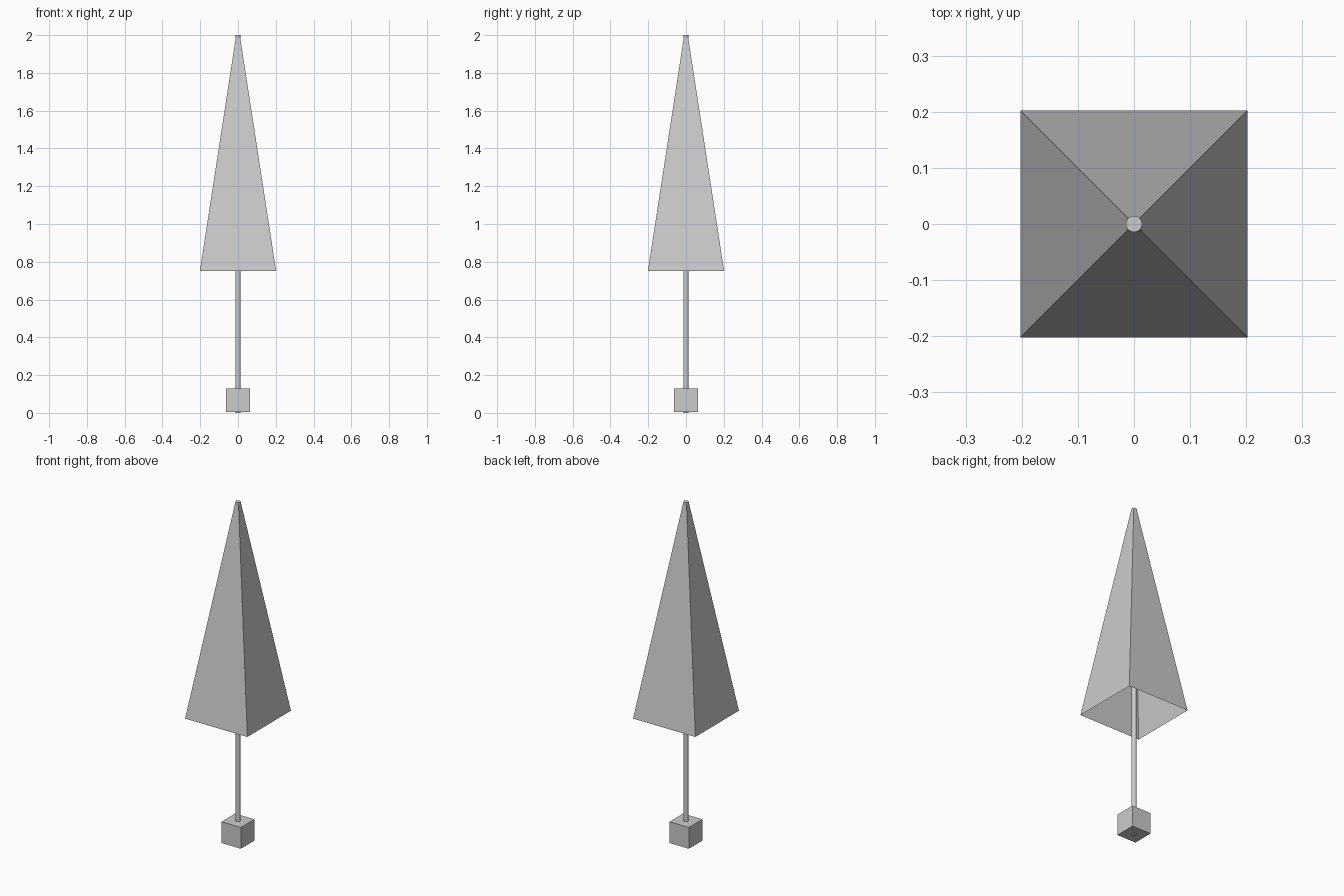
import bpy, bmesh
from math import radians

if "Cube" in bpy.data.objects:
    bpy.data.objects.remove(bpy.data.objects["Cube"])

# Pole running the full height
bpy.ops.mesh.primitive_cylinder_add(vertices=32, radius=0.0142, depth=2.0, location=(0, 0, 1.0))
pole = bpy.context.object
pole.name = "pole"
bpy.ops.object.shade_smooth_by_angle(angle=radians(30))

# Cube grip at the foot of the pole
bpy.ops.mesh.primitive_cube_add(size=0.125, location=(0, 0, 0.0665))
bpy.context.object.name = "grip"

# Canopy: tall four-sided shell, open underneath, closing onto the pole tip
def square_ring(bm, half, z):
    return [bm.verts.new((x * half, y * half, z))
            for x, y in ((-1, -1), (1, -1), (1, 1), (-1, 1))]

bm = bmesh.new()
rim = square_ring(bm, 0.202, 0.75)
tip = square_ring(bm, 0.0105, 1.995)
for i in range(4):
    j = (i + 1) % 4
    bm.faces.new((rim[i], rim[j], tip[j], tip[i]))
mesh = bpy.data.meshes.new("canopy")
bm.to_mesh(mesh)
bm.free()
bpy.context.collection.objects.link(bpy.data.objects.new("canopy", mesh))
